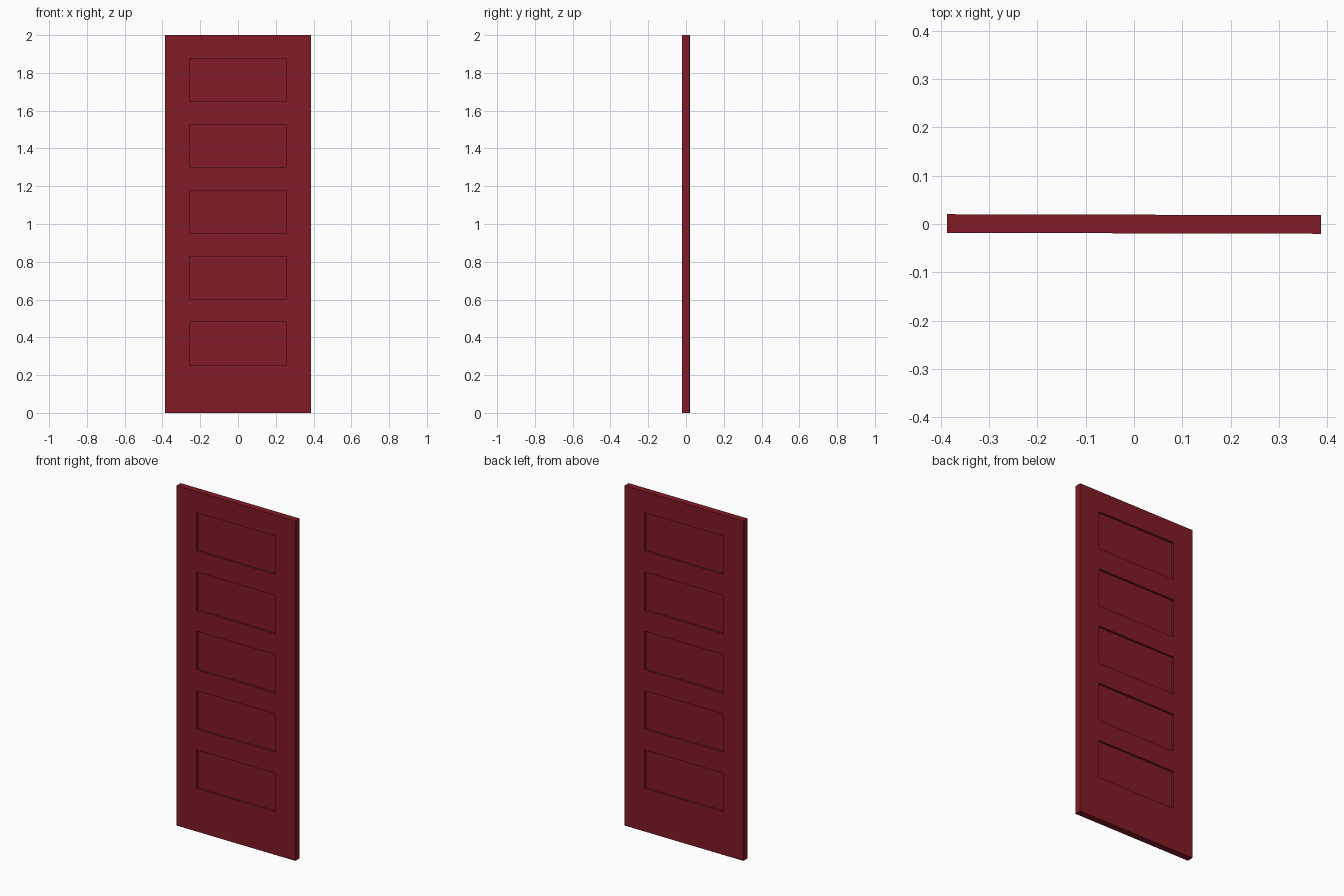
import bpy, bmesh
from mathutils import Vector

if "Cube" in bpy.data.objects:
    bpy.data.objects.remove(bpy.data.objects["Cube"])

WIDTH, THICK, HEIGHT = 0.774, 0.0385, 2.0
PANEL_HALF, PANEL_H = 0.257, 0.226
FIRST_Z, PITCH, COUNT = 0.254, 0.349, 5
DEPTH = 0.012

# Door slab
bm = bmesh.new()
bmesh.ops.create_cube(bm, size=1)
bmesh.ops.scale(bm, vec=(WIDTH, THICK, HEIGHT), verts=bm.verts)
bmesh.ops.translate(bm, vec=(0, 0, HEIGHT / 2), verts=bm.verts)


def slice_at(co, normal):
    bmesh.ops.bisect_plane(bm, geom=bm.verts[:] + bm.edges[:] + bm.faces[:],
                           plane_co=co, plane_no=normal)


# Panel outlines
bottoms = [FIRST_Z + i * PITCH for i in range(COUNT)]
for x in (-PANEL_HALF, PANEL_HALF):
    slice_at(Vector((x, 0, 0)), Vector((1, 0, 0)))
for z in bottoms:
    for h in (0, PANEL_H):
        slice_at(Vector((0, 0, z + h)), Vector((0, 0, 1)))


# Recessed panels on both faces
def is_panel(face):
    c = face.calc_center_median()
    return (abs(face.normal.y) > 0.9 and abs(c.x) < PANEL_HALF
            and any(z < c.z < z + PANEL_H for z in bottoms))


bm.normal_update()
for face in [f for f in bm.faces if is_panel(f)]:
    inward = -face.normal * DEPTH
    new = bmesh.ops.extrude_discrete_faces(bm, faces=[face])["faces"][0]
    bmesh.ops.translate(bm, vec=inward, verts=new.verts)
bmesh.ops.recalc_face_normals(bm, faces=bm.faces)

mesh = bpy.data.meshes.new("door_panel")
bm.to_mesh(mesh)
bm.free()
door = bpy.data.objects.new("door_panel", mesh)
door.rotation_euler.z = -0.0025
bpy.context.collection.objects.link(door)

# Dark red paint
paint = bpy.data.materials.new("dark_red_paint")
paint.diffuse_color = (0.22, 0.011, 0.019, 1)
paint.use_nodes = True
paint.node_tree.nodes["Principled BSDF"].inputs["Base Color"].default_value = paint.diffuse_color
mesh.materials.append(paint)
